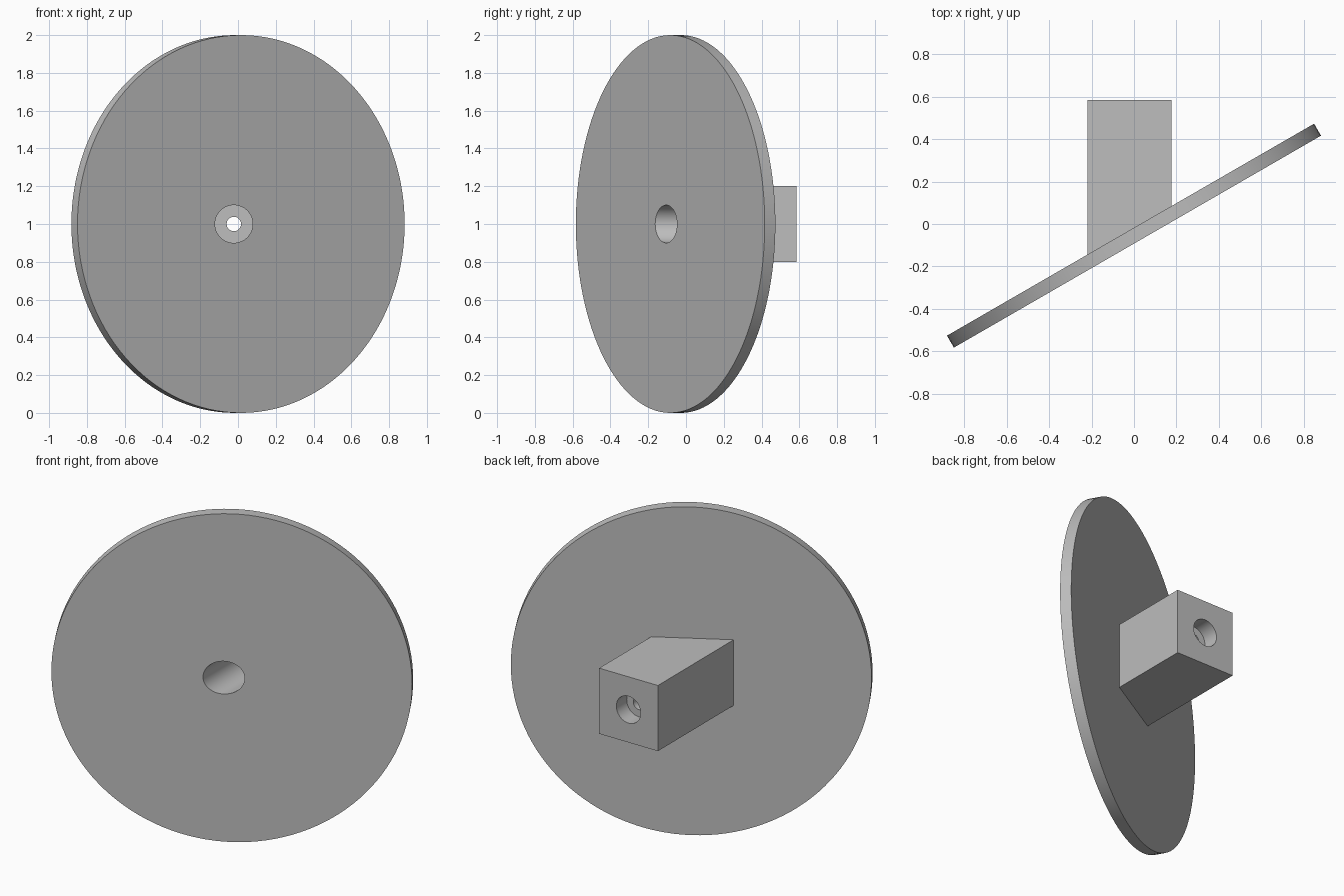
import bpy, bmesh, math
from mathutils import Matrix

cube = bpy.data.objects.get("Cube")
if cube:
    bpy.data.objects.remove(cube, do_unlink=True)

TILT = math.radians(30)
PLATE_Y = -0.055      # plate centre
BORE_X = -0.022       # bore axis, parallel to y at z = 1

grey = bpy.data.materials.new("light grey")
grey.use_nodes = True
colour = (0.51, 0.51, 0.51, 1)
grey.diffuse_color = colour
grey.node_tree.nodes["Principled BSDF"].inputs["Base Color"].default_value = colour


def add_object(name, bm):
    mesh = bpy.data.meshes.new(name)
    bmesh.ops.recalc_face_normals(bm, faces=bm.faces)
    bm.to_mesh(mesh)
    bm.free()
    mesh.materials.append(grey)
    obj = bpy.data.objects.new(name, mesh)
    bpy.context.collection.objects.link(obj)
    return obj


def cylinder_y(name, radius, y0, y1, x=0, turn=0, offset_y=0, sides=64):
    """Cylinder along y from y0 to y1, then turned about z."""
    bm = bmesh.new()
    place = (Matrix.Translation((x, offset_y, 1)) @ Matrix.Rotation(turn, 4, "Z")
             @ Matrix.Translation((0, (y0 + y1) / 2, 0)) @ Matrix.Rotation(math.pi / 2, 4, "X"))
    bmesh.ops.create_cone(bm, cap_ends=True, segments=sides, radius1=radius,
                          radius2=radius, depth=y1 - y0, matrix=place)
    return add_object(name, bm)


def combine(target, tool, operation):
    """Apply a boolean and remove the tool."""
    tool.hide_render = True
    mod = target.modifiers.new(operation.lower(), "BOOLEAN")
    mod.operation = operation
    mod.solver = "EXACT"
    mod.object = tool
    bpy.ops.object.select_all(action="DESELECT")
    bpy.context.view_layer.objects.active = target
    target.select_set(True)
    bpy.ops.object.modifier_apply(modifier=mod.name)
    bpy.data.objects.remove(tool, do_unlink=True)


# Round plate, turned about the vertical axis
plate = cylinder_y("angled_round_plate", 1, -0.0325, 0.0325,
                   turn=TILT, offset_y=PLATE_Y, sides=128)

# Square mounting block with its front mitred to the plate
left, right, back = -0.22, 0.176, 0.585
footprint = [(left, back), (right, back)]
footprint += [(x, PLATE_Y + x * math.tan(TILT)) for x in (right, left)]
bm = bmesh.new()
base = bm.faces.new([bm.verts.new((x, y, 0.8)) for x, y in footprint])
extruded = bmesh.ops.extrude_face_region(bm, geom=[base])["geom"]
bmesh.ops.translate(bm, vec=(0, 0, 0.4),
                    verts=[g for g in extruded if isinstance(g, bmesh.types.BMVert)])
combine(plate, add_object("mounting_block", bm), "UNION")

# Stepped bore: wide front recess, narrow through hole, rear recess
for name, radius, y0, y1 in (("front_recess", 0.1, -0.6, 0.385),
                             ("through_hole", 0.038, 0.3, 0.55),
                             ("rear_recess", 0.082, 0.485, 0.7)):
    combine(plate, cylinder_y(name, radius, y0, y1, x=BORE_X), "DIFFERENCE")

plate.name = "angled_plate_with_mounting_block"
bpy.ops.object.shade_smooth_by_angle(angle=math.radians(30))
